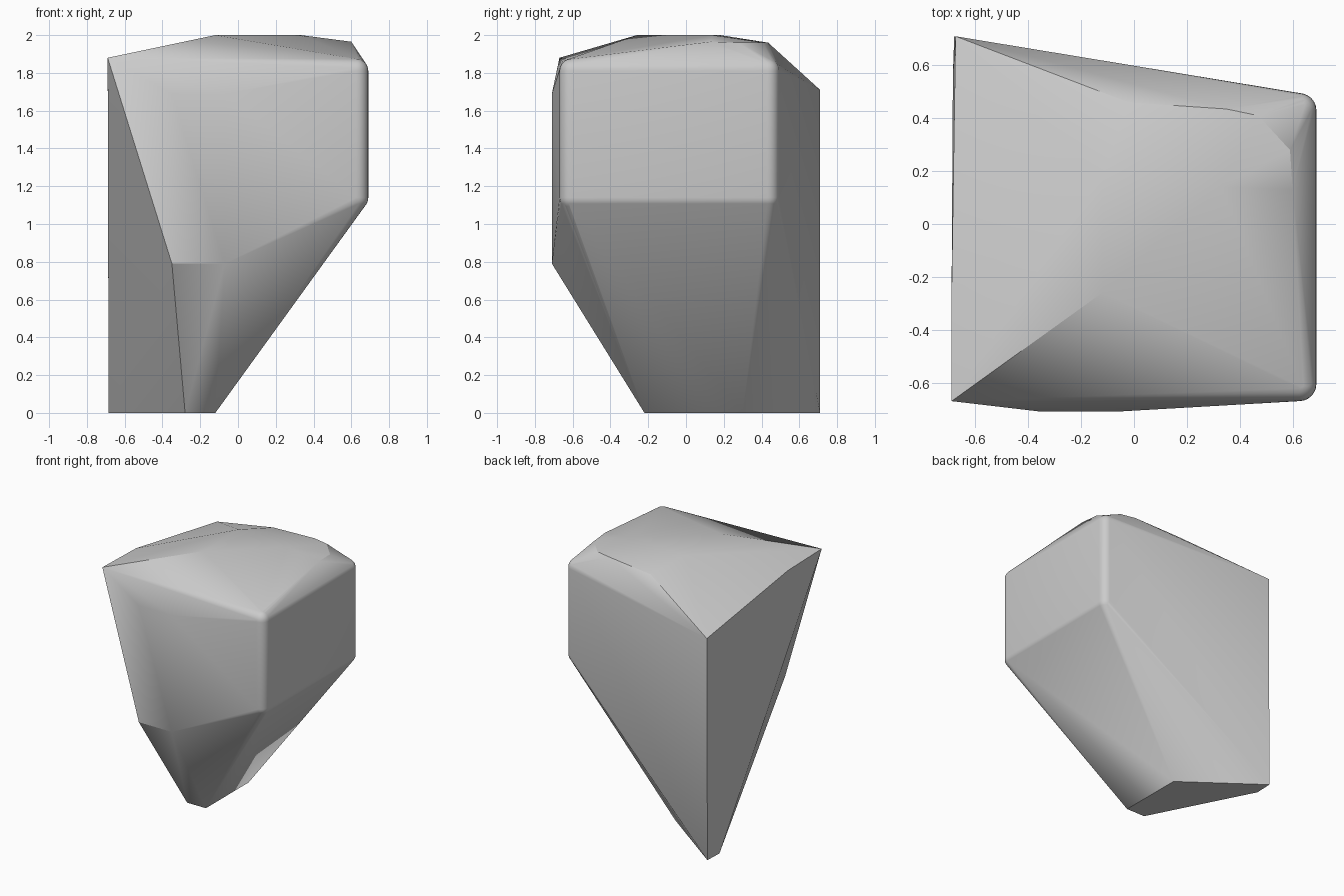
import bpy, bmesh, math
from mathutils import Matrix

if "Cube" in bpy.data.objects:
    bpy.data.objects.remove(bpy.data.objects["Cube"])

bm = bmesh.new()

# Rounded corners of the right-hand block face
R = 0.065
for y in (-0.605, 0.43):
    for z in (1.14, 1.81):
        bmesh.ops.create_uvsphere(bm, u_segments=24, v_segments=12, radius=R,
                                  matrix=Matrix.Translation((0.625, y, z)))

# Base footprint
base = [(-0.68, 0.71), (-0.685, 0.57), (-0.28, -0.22), (-0.12, -0.22), (-0.12, 0.30)]
points = [(x, y, 0.0) for x, y in base]

# Flat front facet
points += [(x, -0.71, z) for x in (-0.35, -0.07) for z in (0.79, 1.69)]

# Left edge and back corner
points += [(-0.69, -0.67, 1.88), (-0.69, -0.26, 1.87), (-0.675, 0.71, 1.71)]

# Flat top and the chipped facets around it
points += [(-0.12, -0.26, 2.0), (-0.12, 0.18, 2.0), (0.33, 0.14, 2.0),
           (-0.02, 0.46, 1.935), (0.35, 0.435, 1.96), (0.47, 0.41, 1.96),
           (0.59, 0.28, 1.96), (0.60, 0.13, 1.965)]
for p in points:
    bm.verts.new(p)

# Wrap everything in one convex stone
hull = bmesh.ops.convex_hull(bm, input=bm.verts[:])
keep = {g for g in hull["geom"] if isinstance(g, bmesh.types.BMFace)}
bmesh.ops.delete(bm, geom=[f for f in bm.faces if f not in keep], context='FACES')
bmesh.ops.delete(bm, geom=[v for v in bm.verts if not v.link_faces], context='VERTS')
bmesh.ops.dissolve_limit(bm, angle_limit=math.radians(0.5),
                         verts=bm.verts[:], edges=bm.edges[:])
bmesh.ops.recalc_face_normals(bm, faces=bm.faces[:])

mesh = bpy.data.meshes.new("stone")
bm.to_mesh(mesh)
bm.free()
stone = bpy.data.objects.new("stone", mesh)
bpy.context.collection.objects.link(stone)
bpy.context.view_layer.objects.active = stone
stone.select_set(True)
bpy.ops.object.shade_smooth_by_angle(angle=math.radians(20))
